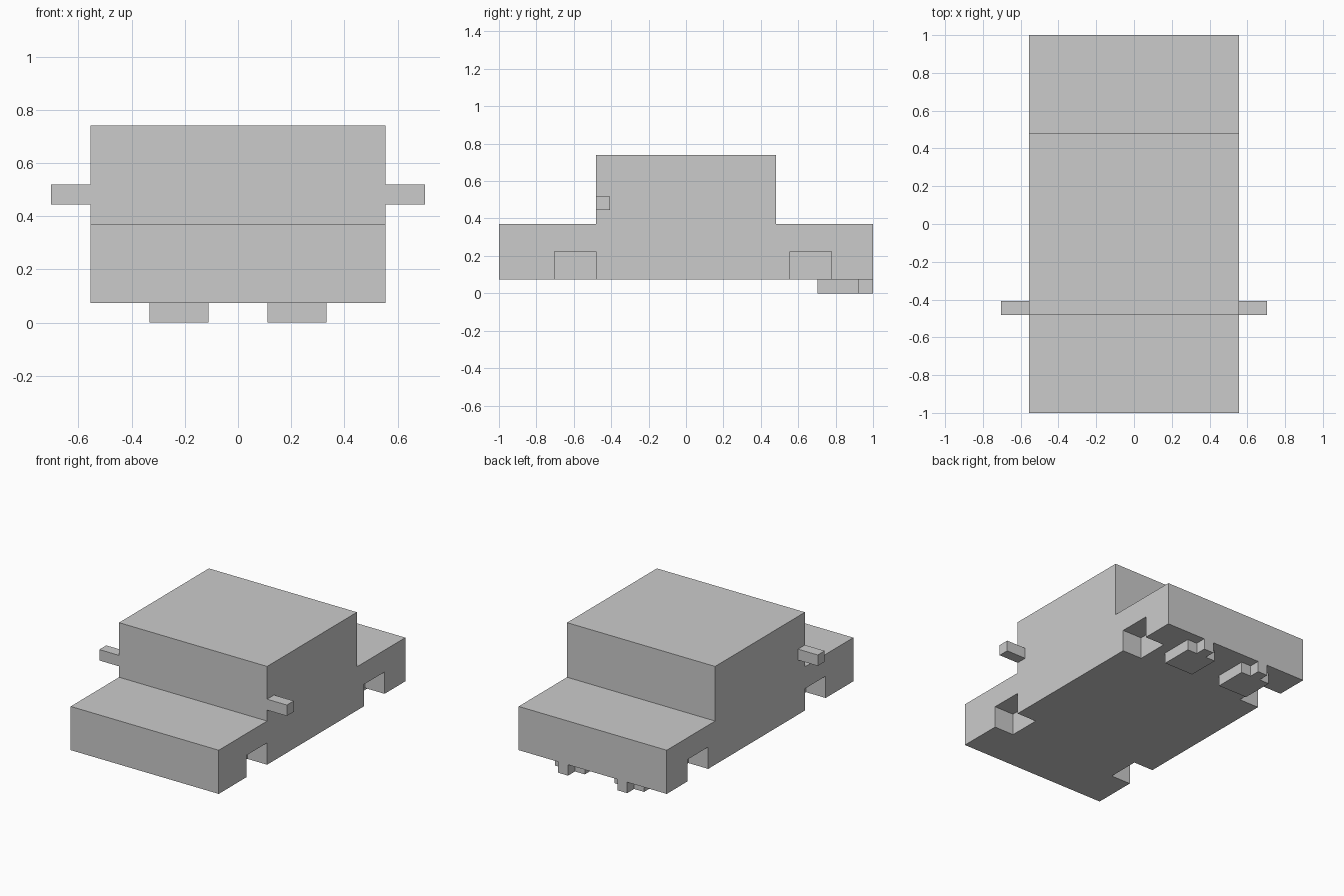
import bpy, bmesh
from mathutils import Vector

if "Cube" in bpy.data.objects:
    bpy.data.objects.remove(bpy.data.objects["Cube"])

U = 2 / 27  # grid unit of the blocky design


def make_object(name, bm):
    bmesh.ops.recalc_face_normals(bm, faces=bm.faces)
    mesh = bpy.data.meshes.new(name)
    bm.to_mesh(mesh)
    bm.free()
    obj = bpy.data.objects.new(name, mesh)
    bpy.context.collection.objects.link(obj)
    return obj


def prism(name, outline, direction):
    """Extrude a flat outline (grid units) along a direction (grid units)."""
    bm = bmesh.new()
    face = bm.faces.new([bm.verts.new(Vector(p) * U) for p in outline])
    ext = bmesh.ops.extrude_face_region(bm, geom=[face], use_keep_orig=True)
    verts = [g for g in ext["geom"] if isinstance(g, bmesh.types.BMVert)]
    bmesh.ops.translate(bm, verts=verts, vec=Vector(direction) * U)
    return make_object(name, bm)


def box(name, x, y, z):
    outline = [(x[0], y[0], z[0]), (x[1], y[0], z[0]),
               (x[1], y[1], z[0]), (x[0], y[1], z[0])]
    return prism(name, outline, (0, 0, z[1] - z[0]))


# Body: stepped side profile of hood, cabin and trunk
profile = [(-13.5, 1), (13.5, 1), (13.5, 5), (6.5, 5),
           (6.5, 10), (-6.5, 10), (-6.5, 5), (-13.5, 5)]
body = prism("car_body", [(-7.5, y, z) for y, z in profile], (15, 0, 0))

for side, s in (("left", -1), ("right", 1)):
    # Wheel wells cut into the lower sides
    for end, y in (("front", (-9.5, -6.5)), ("rear", (7.5, 10.5))):
        cutter = box(f"{end}_{side}_wheel_well_cutter",
                     (s * 5.5, s * 9), y, (0, 3))
        cutter.hide_render = True
        cutter.hide_set(True)
        mod = body.modifiers.new(f"{end}_{side}_well", "BOOLEAN")
        mod.operation = "DIFFERENCE"
        mod.solver = "EXACT"
        mod.object = cutter

    # Side mirrors
    box(f"{side}_mirror", (s * 7.5, s * 9.5), (-6.5, -5.5), (6, 7))

    # Exhausts: square silencer with a narrow tail pipe
    t_shape = [(1.5, 9.5), (4.5, 9.5), (4.5, 12.5), (3.5, 12.5),
               (3.5, 13.5), (2.5, 13.5), (2.5, 12.5), (1.5, 12.5)]
    prism(f"{side}_exhaust", [(s * x, y, 0) for x, y in t_shape], (0, 0, 1))
